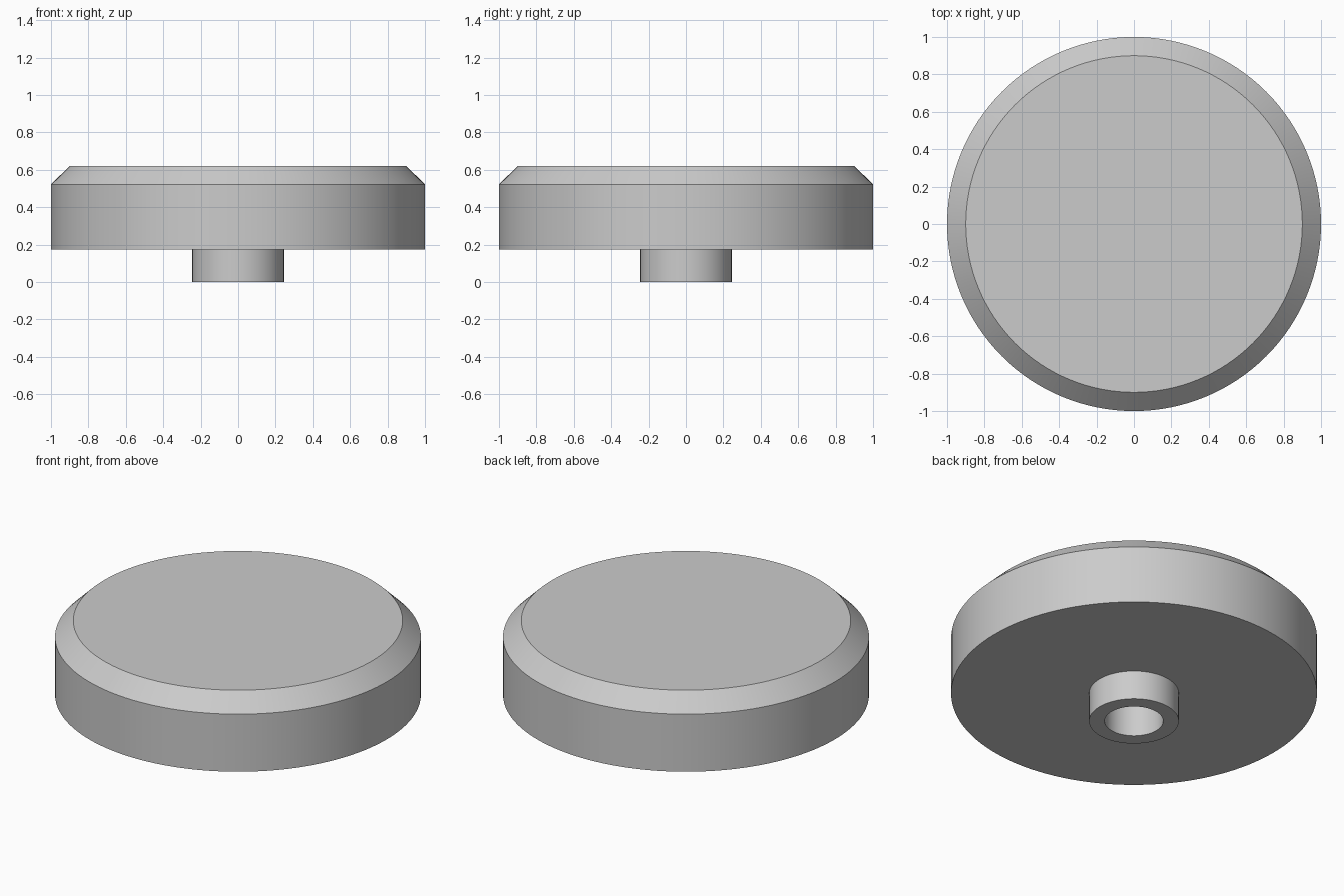
import bpy, bmesh, math

SEGMENTS = 128

cube = bpy.data.objects.get("Cube")
if cube:
    bpy.data.objects.remove(cube, do_unlink=True)

grey = bpy.data.materials.new("plain grey")
grey.use_nodes = True
colour = (0.6, 0.6, 0.6, 1)
grey.diffuse_color = colour
grey.node_tree.nodes["Principled BSDF"].inputs["Base Color"].default_value = colour


def lathe(name, profile):
    """Spin an (r, z) profile a full turn around the z axis."""
    bm = bmesh.new()
    verts = [bm.verts.new((r, 0, z)) for r, z in profile]
    edges = [bm.edges.new(pair) for pair in zip(verts, verts[1:])]
    bmesh.ops.spin(bm, geom=verts + edges, cent=(0, 0, 0), axis=(0, 0, 1),
                   angle=math.tau, steps=SEGMENTS, use_duplicate=False)
    bmesh.ops.remove_doubles(bm, verts=bm.verts, dist=0.0001)
    bmesh.ops.recalc_face_normals(bm, faces=bm.faces)
    mesh = bpy.data.meshes.new(name)
    bm.to_mesh(mesh)
    bm.free()
    mesh.materials.append(grey)
    obj = bpy.data.objects.new(name, mesh)
    bpy.context.collection.objects.link(obj)
    bpy.ops.object.select_all(action='DESELECT')
    obj.select_set(True)
    bpy.context.view_layer.objects.active = obj
    bpy.ops.object.shade_smooth_by_angle(angle=math.radians(30))
    return obj


# Chamfered disc with a hollow stem and a blind bore, as one closed solid
disc_r, top_r, stem_r, bore_r = 1.0, 0.9, 0.245, 0.16
base_z, chamfer_z, top_z, bore_z = 0.175, 0.522, 0.62, 0.4
lathe("chamfered_disc_with_stem", [
    (0, top_z), (top_r, top_z), (disc_r, chamfer_z), (disc_r, base_z),
    (stem_r, base_z), (stem_r, 0), (bore_r, 0), (bore_r, bore_z), (0, bore_z),
])
